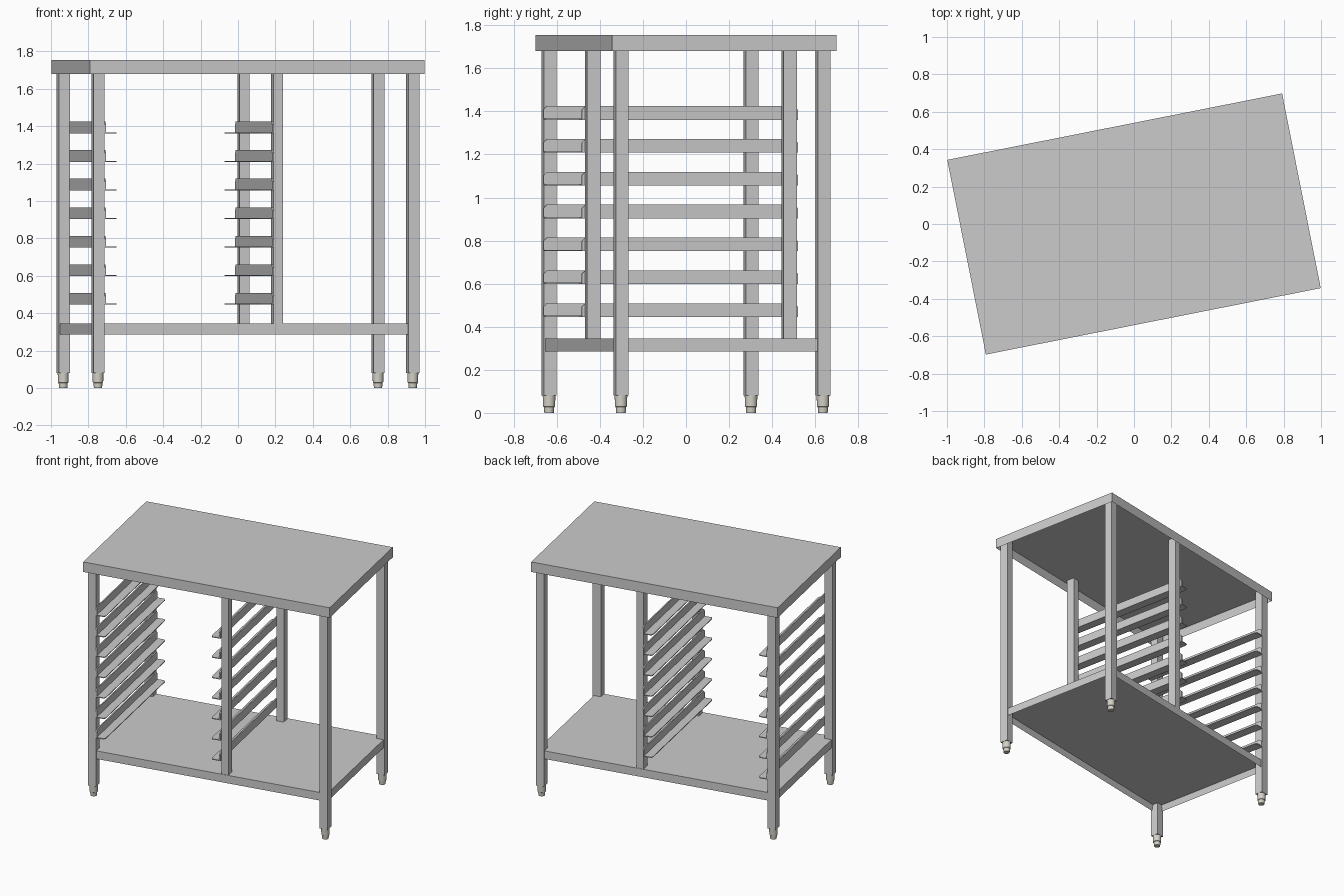
import bpy, bmesh, math
from mathutils import Matrix

if "Cube" in bpy.data.objects:
    bpy.data.objects.remove(bpy.data.objects["Cube"])

# The whole table is turned about z
TURN = Matrix.Rotation(math.radians(11.22), 4, 'Z')


def finish(name, bm, mat=None):
    bmesh.ops.recalc_face_normals(bm, faces=bm.faces)
    bm.transform(TURN)
    mesh = bpy.data.meshes.new(name)
    bm.to_mesh(mesh)
    bm.free()
    ob = bpy.data.objects.new(name, mesh)
    bpy.context.collection.objects.link(ob)
    if mat:
        mesh.materials.append(mat)
    return ob


def box_bm(x0, x1, y0, y1, z0, z1):
    bm = bmesh.new()
    bmesh.ops.create_cube(bm, size=1)
    for v in bm.verts:
        v.co.x = x1 if v.co.x > 0 else x0
        v.co.y = y1 if v.co.y > 0 else y0
        v.co.z = z1 if v.co.z > 0 else z0
    return bm


def pan(name, hx, hy, z0, z1, wall=0.012):
    """Folded sheet: a slab hollowed from below."""
    bm = box_bm(-hx, hx, -hy, hy, z0, z1)
    bm.faces.ensure_lookup_table()
    bottom = min(bm.faces, key=lambda f: f.calc_center_median().z)
    bmesh.ops.inset_region(bm, faces=[bottom], thickness=wall)
    for v in bottom.verts:
        v.co.z = z1 - wall
    finish(name, bm)


def post(name, x, y, sx, sy, z0, z1):
    finish(name, box_bm(x - sx / 2, x + sx / 2, y - sy / 2, y + sy / 2, z0, z1))


def plate(bm, pts, offset):
    """Extrude a flat outline by an offset vector."""
    face = bm.faces.new([bm.verts.new(p) for p in pts])
    ext = bmesh.ops.extrude_face_region(bm, geom=[face])
    moved = [g for g in ext['geom'] if isinstance(g, bmesh.types.BMVert)]
    bmesh.ops.translate(bm, verts=moved, vec=offset)


def rail(name, x, side, z, width=0.069, h=0.063, t=0.009, half=0.511, cut=0.016):
    """Angle runner with clipped corners; the ledge points to side."""
    bm = bmesh.new()
    clipped = [(-half, 0), (half, 0), (half, 1), (half - cut, 2), (cut - half, 2), (-half, 1)]
    wall_z = (0, h - cut, h)
    ledge_x = (0, width - cut * 0.5, width)
    plate(bm, [(x, y, z + wall_z[k]) for y, k in clipped], (side * t, 0, 0))
    plate(bm, [(x + side * ledge_x[k], y, z) for y, k in clipped], (0, 0, 0.006))
    finish(name, bm)


def foot(name, x, y, mat, n=24):
    """Stepped round foot, turned from a profile."""
    prof = [(0.022, 0), (0.0245, 0.028), (0.028, 0.03), (0.0295, 0.082)]
    bm = bmesh.new()
    rings = [[bm.verts.new((x + r * math.cos(2 * math.pi * i / n),
                            y + r * math.sin(2 * math.pi * i / n), z))
              for i in range(n)] for r, z in prof]
    for a, b in zip(rings, rings[1:]):
        for i in range(n):
            j = (i + 1) % n
            bm.faces.new((a[i], a[j], b[j], b[i]))
    bm.faces.new(rings[0])
    bm.faces.new(rings[-1])
    ob = finish(name, bm, mat)
    bpy.context.view_layer.objects.active = ob
    ob.select_set(True)
    bpy.ops.object.shade_smooth_by_angle(angle=math.radians(30))
    ob.select_set(False)


foot_mat = bpy.data.materials.new("foot_plastic")
foot_mat.diffuse_color = (0.66, 0.64, 0.57, 1)
foot_mat.use_nodes = True
foot_mat.node_tree.nodes["Principled BSDF"].inputs["Base Color"].default_value = foot_mat.diffuse_color

# Worktop and lower shelf
pan("worktop", 0.9125, 0.5305, 1.68, 1.755)
pan("lower_shelf", 0.88, 0.5, 0.285, 0.345)

# Corner legs with feet, and middle posts standing on the shelf
for sy, row in ((-1, "front"), (1, "back")):
    for sx, col in ((-1, "left"), (1, "right")):
        post(f"{row}_{col}_leg", sx * 0.858, sy * 0.478, 0.06, 0.06, 0.08, 1.744)
        foot(f"{row}_{col}_foot", sx * 0.858, sy * 0.478, foot_mat)
    post(f"{row}_middle_post", 0.1215, sy * 0.465, 0.053, 0.064, 0.344, 1.744)

# Seven pairs of tray runners facing each other
for i in range(7):
    z = 0.446 + i * 0.1525
    rail(f"left_tray_runner_{i + 1}", -0.829, 1, z)
    rail(f"middle_tray_runner_{i + 1}", 0.0945, -1, z)
